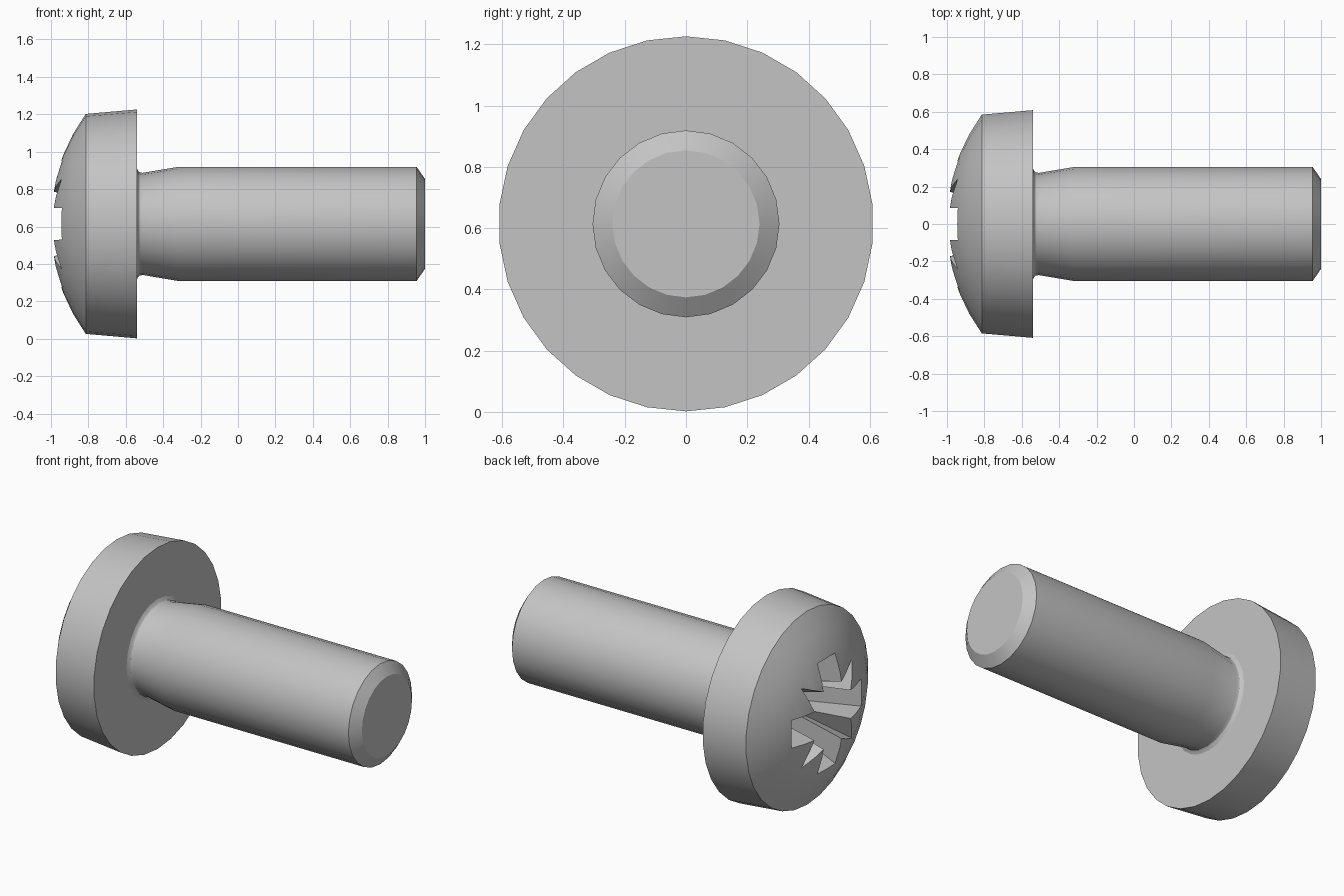
import bpy, bmesh, math

cube = bpy.data.objects.get("Cube")
if cube:
    bpy.data.objects.remove(cube)

AXIS_Z = 0.614
steel = bpy.data.materials.new("plain grey steel")
steel.use_nodes = True
steel.diffuse_color = (0.55, 0.55, 0.55, 1)
steel.node_tree.nodes["Principled BSDF"].inputs["Base Color"].default_value = (0.55, 0.55, 0.55, 1)


def loft(name, rings):
    """Skin a list of equal-length rings of points and close both ends."""
    bm = bmesh.new()
    loops = [[bm.verts.new(p) for p in ring] for ring in rings]
    for a, b in zip(loops, loops[1:]):
        for i in range(len(a)):
            j = (i + 1) % len(a)
            bm.faces.new((a[i], a[j], b[j], b[i]))
    bm.faces.new(loops[0])
    bm.faces.new(loops[-1])
    bmesh.ops.recalc_face_normals(bm, faces=bm.faces)
    mesh = bpy.data.meshes.new(name)
    bm.to_mesh(mesh)
    bm.free()
    mesh.materials.append(steel)
    obj = bpy.data.objects.new(name, mesh)
    obj.location.z = AXIS_Z
    bpy.context.collection.objects.link(obj)
    return obj


def turned(name, profile, sides):
    """Lathe an (x, radius) profile around the screw axis."""
    angles = [2 * math.pi * i / sides for i in range(sides)]
    return loft(name, [[(x, r * math.sin(a), r * math.cos(a)) for a in angles]
                       for x, r in profile])


def star(x, reach, half, notch, tip):
    """Cross outline with a pointed notch between each pair of wings."""
    quarter = [(reach, -half), (reach, half), (notch, half), (tip, tip), (half, notch)]
    ring = []
    for turn in range(4):
        c, s = ((1, 0), (0, 1), (-1, 0), (0, -1))[turn]
        ring += [(x, u * c - v * s, u * s + v * c) for u, v in quarter]
    return ring


def smooth(obj):
    bpy.ops.object.select_all(action='DESELECT')
    obj.select_set(True)
    bpy.context.view_layer.objects.active = obj
    bpy.ops.object.shade_smooth_by_angle(angle=math.radians(30))


# Domed head: spherical cap above a slightly drafted rim
DOME_R, APEX, RIM_R = 1.0, -1.005, 0.588
sweep = math.asin(RIM_R / DOME_R)
dome = [(APEX + DOME_R * (1 - math.cos(sweep * i / 5)), DOME_R * math.sin(sweep * i / 5))
        for i in range(5, 0, -1)]
head = turned("head", [(-0.54, 0.612)] + dome + [(APEX, 0.01)], 30)

# Tapered cross recess
cutter = loft("recess_cutter", [star(-1.05, 0.385, 0.088, 0.19, 0.295),
                                star(-0.65, 0.20, 0.074, 0.09, 0.082)])
cutter.hide_render = True
cut = head.modifiers.new("recess", 'BOOLEAN')
cut.operation = 'DIFFERENCE'
cut.solver = 'EXACT'
cut.object = cutter
bpy.context.view_layer.objects.active = head
bpy.ops.object.modifier_apply(modifier=cut.name)
bpy.data.objects.remove(cutter)
smooth(head)

# Shank: fillet under the head, narrow neck, body and chamfered end
shank = turned("shank", [(-0.545, 0.305), (-0.54, 0.298), (-0.535, 0.285), (-0.527, 0.277),
                         (-0.51, 0.273), (-0.32, 0.305), (0.955, 0.305), (1.0, 0.24)], 24)
smooth(shank)
